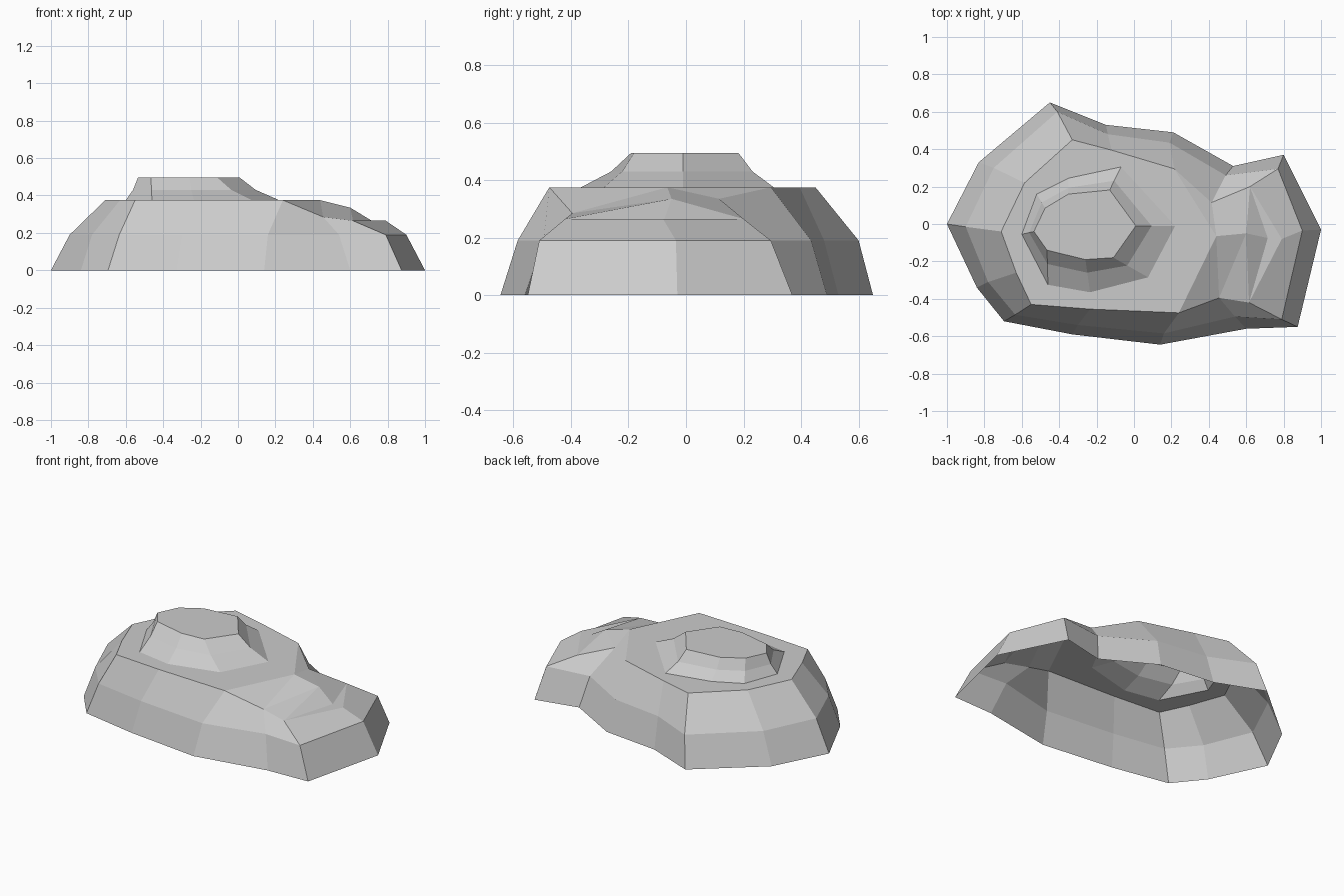
import bpy
import bmesh
from mathutils import Vector

cube = bpy.data.objects.get("Cube")
if cube:
    bpy.data.objects.remove(cube, do_unlink=True)

# Heights of the ledges
MID_Z, LOW_Z, STEP_Z, TOP_Z = 0.19, 0.265, 0.335, 0.375
CROWN_MID_Z, CROWN_Z = 0.43, 0.495

# Clockwise outlines: ground edge, mid ledge and shoulder
ground = [(-1, 0), (-.83, .33), (-.45, .65), (-.15, .53), (.21, .49),
          (.53, .31), (.8, .37), (1, -.03), (.875, -.55), (.6, -.56),
          (.14, -.645), (-.33, -.59), (-.695, -.52), (-.84, -.34)]
ledge = [(-.9, -.015), (-.75, .3), (-.41, .6), (-.14, .48), (.19, .435),
         (.49, .26), (.77, .295), (.9, -.035), (.79, -.51), (.54, -.495),
         (.16, -.585), (-.3, -.54), (-.635, -.485), (-.78, -.31)]
shoulder = [(-.71, -.04), (-.585, .22), (-.33, .45), (-.12, .395), (.215, .295),
            (.415, .115), (.62, .2), (.79, -.08), (.615, -.42), (.455, -.395),
            (.24, -.475), (-.235, -.455), (-.55, -.43), (-.63, -.26)]
# Shoulder points that drop below the plateau, by index
dropped = {5: STEP_Z, 6: LOW_Z, 7: LOW_Z, 8: LOW_Z, 9: 0.285}

# Crown outlines: foot and flat top
crown_foot = [(-.6, -.055), (-.52, .16), (-.35, .245), (-.07, .305),
              (.22, -.01), (.075, -.285), (-.235, -.365), (-.46, -.325)]
crown_top = [(-.535, -.04), (-.475, .085), (-.35, .16), (-.13, .182),
             (.01, -.01), (-.11, -.18), (-.26, -.19), (-.465, -.14)]

bm = bmesh.new()


def ring(points, z, heights=None):
    heights = heights or {}
    return [bm.verts.new((x, y, heights.get(i, z))) for i, (x, y) in enumerate(points)]


def bridge(lower, upper):
    for i in range(len(lower)):
        j = (i + 1) % len(lower)
        bm.faces.new((lower[i], upper[i], upper[j], lower[j]))


def loop_edges(verts):
    edges = []
    for a, b in zip(verts, verts[1:] + verts[:1]):
        edges.append(bm.edges.get((a, b)) or bm.edges.new((a, b)))
    return edges


# Sloping sides, open underneath
base = ring(ground, 0)
mid = ring(ledge, MID_Z)
rim = ring(shoulder, TOP_Z, dropped)
bridge(base, mid)
bridge(mid, rim)

# Stepped end going down from the plateau
edge = bm.verts.new((.44, -.065, TOP_Z))
step = bm.verts.new((.6, -.05, STEP_Z))
toe = bm.verts.new((.715, -.075, LOW_Z))
for tri in ((edge, rim[4], rim[5]), (edge, rim[5], step), (step, rim[5], rim[6]),
            (toe, step, rim[6]), (toe, rim[6], rim[7]), (toe, rim[7], rim[8]),
            (step, toe, rim[8]), (step, rim[8], rim[9]), (edge, step, rim[9]),
            (edge, rim[9], rim[10])):
    bm.faces.new(tri)

# Raised crown with a flared foot
crown_mid = [Vector(t).lerp(Vector(f), 0.4) for t, f in zip(crown_top, crown_foot)]
foot = ring(crown_foot, TOP_Z)
waist = ring(crown_mid, CROWN_MID_Z)
cap = ring(crown_top, CROWN_Z)
bridge(foot, waist)
bridge(waist, cap)
cap_face = bm.faces.new(cap)

# Flat plateau around the crown
plateau = rim[10:] + rim[:5] + [edge]
bmesh.ops.triangle_fill(bm, use_beauty=True, use_dissolve=False,
                        edges=loop_edges(plateau) + loop_edges(foot),
                        normal=(0, 0, 1))

# Make all faces point outwards
bmesh.ops.recalc_face_normals(bm, faces=bm.faces[:])
cap_face.normal_update()
if cap_face.normal.z < 0:
    bmesh.ops.reverse_faces(bm, faces=bm.faces[:])

mesh = bpy.data.meshes.new("rock")
bm.to_mesh(mesh)
bm.free()
rock = bpy.data.objects.new("rock", mesh)
bpy.context.collection.objects.link(rock)

# Plain stone colour
stone = bpy.data.materials.new("light grey stone")
stone.use_nodes = True
colour = (0.6, 0.6, 0.6, 1)
stone.diffuse_color = colour
stone.node_tree.nodes["Principled BSDF"].inputs["Base Color"].default_value = colour
mesh.materials.append(stone)
